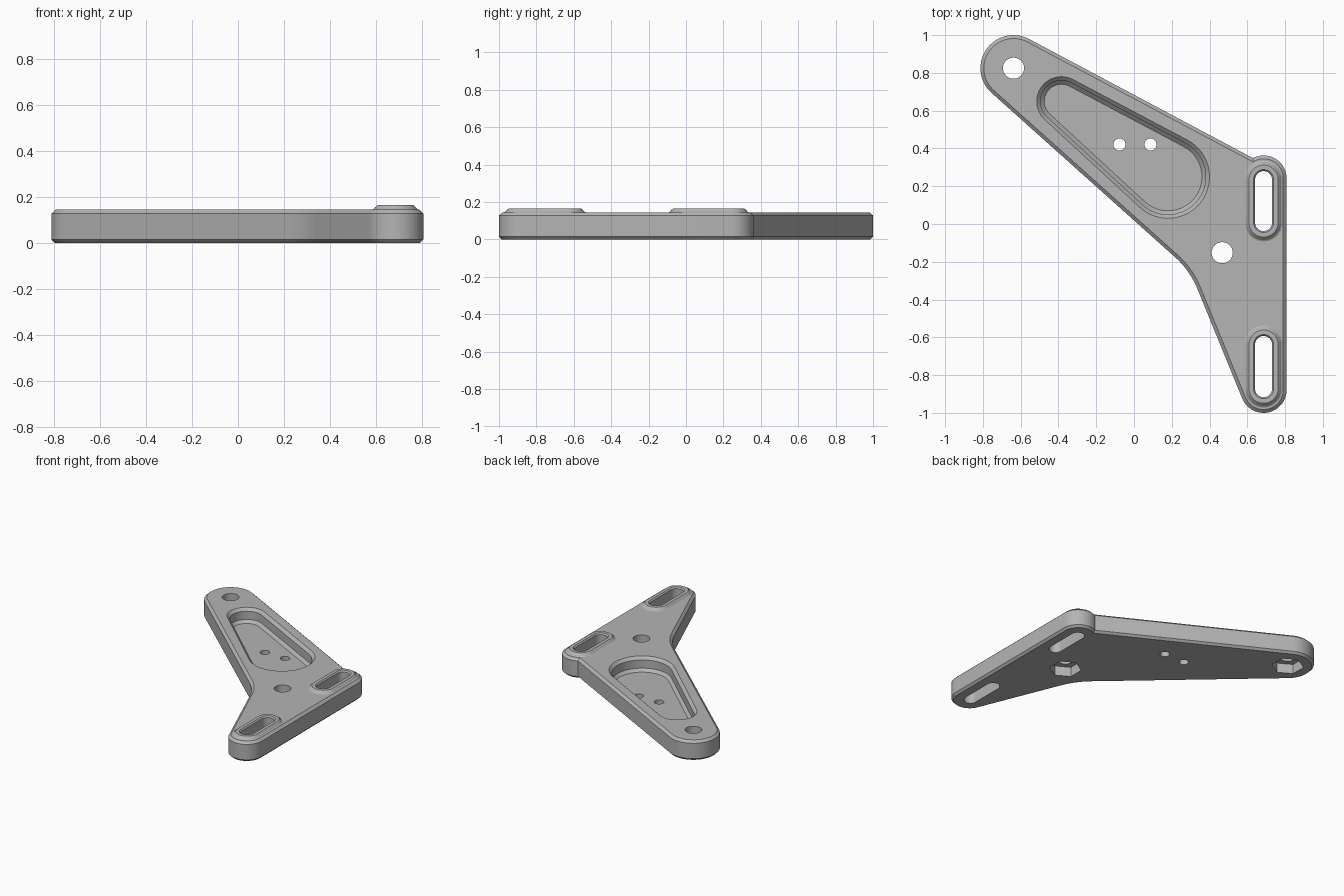
import bpy, bmesh
from math import cos, sin, acos, atan2, hypot, pi, radians

cube = bpy.data.objects.get("Cube")
if cube:
    bpy.data.objects.remove(cube, do_unlink=True)

TOP = 0.145        # plate thickness
BOSS_TOP = 0.165   # top of the raised slot rims

grey = bpy.data.materials.new("plain_grey")
grey.use_nodes = True
grey.diffuse_color = (0.46, 0.46, 0.46, 1)
grey.node_tree.nodes["Principled BSDF"].inputs["Base Color"].default_value = (0.46, 0.46, 0.46, 1)


def arc(centre, r, start, end, n):
    return [(centre[0] + r * cos(start + (end - start) * i / n),
             centre[1] + r * sin(start + (end - start) * i / n)) for i in range(n + 1)]


def capsule(c1, r1, c2, r2, inset=0.0):
    """Belt outline around two circles."""
    dx, dy = c2[0] - c1[0], c2[1] - c1[1]
    t, b = atan2(dy, dx), acos((r1 - r2) / hypot(dx, dy))
    return (arc(c1, r1 - inset, t + b, t + 2 * pi - b, 24)
            + arc(c2, r2 - inset, t - b, t + b, 24))


def plate_outline(inset):
    """Arm end, inner bend, lower foot and upper foot, joined by straight edges."""
    arm, low, high = (-0.638, 0.825), (0.686, -0.878), (0.686, 0.241)
    r_arm, r_foot, slope = 0.175, 0.122, radians(62)
    # the long back edge meets the upper foot in a small notch
    gap = ((arm[0] - high[0]) * cos(slope) + (arm[1] - high[1]) * sin(slope)
           + r_arm - inset)
    notch = slope + acos(gap / (r_foot - inset))
    return (arc(arm, r_arm - inset, slope, radians(228.3), 32)
            + arc((-0.09, -0.518), 0.46 + inset, radians(48.3), radians(21.5), 12)
            + arc(low, r_foot - inset, radians(201.5), 2 * pi, 24)
            + arc(high, r_foot - inset, 0, notch, 20))


def loft(name, levels):
    """Closed solid through outlines given as (height, points)."""
    bm = bmesh.new()
    rings = [[bm.verts.new((x, y, z)) for x, y in pts] for z, pts in levels]
    for lower, upper in zip(rings, rings[1:]):
        n = len(lower)
        for i in range(n):
            j = (i + 1) % n
            bm.faces.new((lower[i], lower[j], upper[j], upper[i]))
    bm.faces.new(rings[0][::-1])
    bm.faces.new(rings[-1])
    bmesh.ops.recalc_face_normals(bm, faces=bm.faces)
    mesh = bpy.data.meshes.new(name)
    bm.to_mesh(mesh)
    bm.free()
    mesh.materials.append(grey)
    obj = bpy.data.objects.new(name, mesh)
    bpy.context.collection.objects.link(obj)
    return obj


def combine(target, tool, operation):
    mod = target.modifiers.new(tool.name, "BOOLEAN")
    mod.operation, mod.solver, mod.object = operation, "EXACT", tool
    bpy.context.view_layer.objects.active = target
    bpy.ops.object.modifier_apply(modifier=mod.name)
    bpy.data.objects.remove(tool, do_unlink=True)


def prism(name, centre, r, z0, z1, sides, turn=0.0):
    pts = arc(centre, r, turn, turn + 2 * pi, sides)[:-1]
    return loft(name, [(z0, pts), (z1, pts)])


# Chamfered plate
plate = loft("bracket_plate", [(z, plate_outline(d)) for z, d in
                               ((0, 0.015), (0.015, 0), (0.128, 0), (TOP, 0.018))])

# Tapered pocket in the arm
pocket = loft("arm_pocket", [(z, capsule((-0.384, 0.649), 0.131, (0.18, 0.25), 0.22, d))
                             for z, d in ((0.045, 0.04), (0.065, 0.02), (0.125, 0.02),
                                          (TOP, 0), (0.2, 0))])
combine(plate, pocket, "DIFFERENCE")

# Raised rims and adjusting slots
for y0, y1 in ((0.008, 0.235), (-0.872, -0.638)):
    def slot(r):
        return capsule((0.686, y0), r, (0.686, y1), r)
    rim = loft("slot_rim", [(z, slot(r)) for z, r in
                            ((0.1, 0.1), (TOP, 0.1), (0.149, 0.093),
                             (0.154, 0.09), (BOSS_TOP, 0.077))])
    combine(plate, rim, "UNION")
    cut = loft("slot_cut", [(z, slot(r)) for z, r in
                            ((-0.1, 0.045), (0.155, 0.045), (BOSS_TOP, 0.053), (0.2, 0.053))])
    combine(plate, cut, "DIFFERENCE")

# Bolt holes with hexagonal nut recesses underneath
for centre in ((-0.638, 0.825), (0.467, -0.152)):
    combine(plate, prism("bolt_hole", centre, 0.056, -0.1, 0.3, 32), "DIFFERENCE")
    combine(plate, prism("nut_recess", centre, 0.107, -0.1, 0.07, 6, pi / 6), "DIFFERENCE")

# Small holes in the pocket floor
for x in (-0.077, 0.087):
    combine(plate, prism("pin_hole", (x, 0.421), 0.032, -0.1, 0.3, 24), "DIFFERENCE")

# Smooth curves, sharp chamfers
bpy.ops.object.select_all(action="DESELECT")
plate.select_set(True)
bpy.context.view_layer.objects.active = plate
bpy.ops.object.shade_smooth_by_angle(angle=radians(25))
